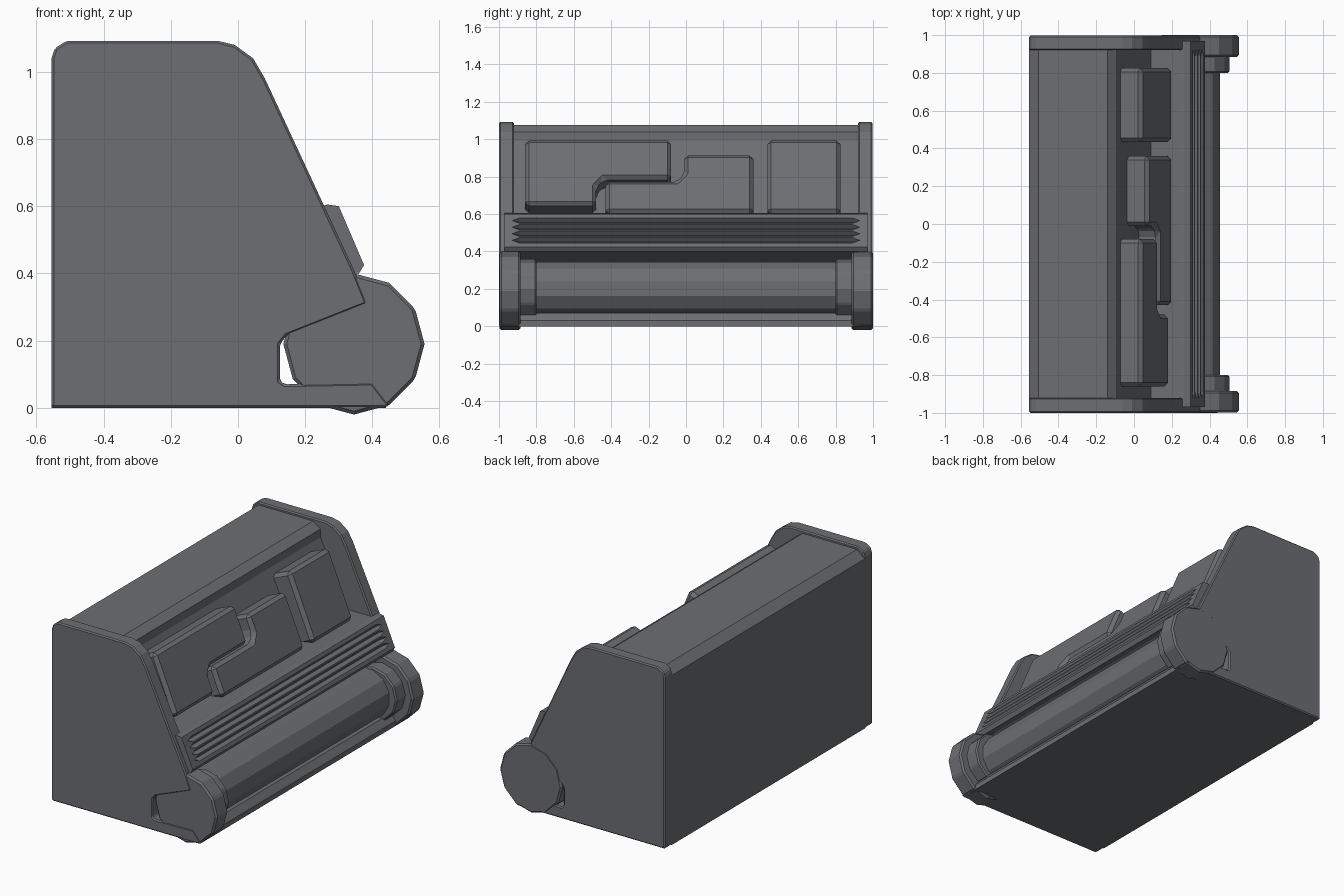
import bpy, bmesh, math
from mathutils import Vector

cube = bpy.data.objects.get("Cube")
if cube:
    bpy.data.objects.remove(cube, do_unlink=True)

grey = bpy.data.materials.new("slate_grey")
grey.use_nodes = True
colour = (0.15, 0.158, 0.17, 1)
grey.diffuse_color = colour
grey.node_tree.nodes["Principled BSDF"].inputs["Base Color"].default_value = colour


def prism(name, points, offset, bevel=0):
    """Extrude a closed 3D outline along an offset."""
    bm = bmesh.new()
    face = bm.faces.new([bm.verts.new(p) for p in points])
    new = bmesh.ops.extrude_face_region(bm, geom=[face])["geom"]
    bmesh.ops.translate(bm, vec=Vector(offset),
                        verts=[v for v in new if isinstance(v, bmesh.types.BMVert)])
    bmesh.ops.recalc_face_normals(bm, faces=bm.faces)
    mesh = bpy.data.meshes.new(name)
    bm.to_mesh(mesh)
    bm.free()
    obj = bpy.data.objects.new(name, mesh)
    bpy.context.collection.objects.link(obj)
    mesh.materials.append(grey)
    if bevel:
        mod = obj.modifiers.new("edge", 'BEVEL')
        mod.width = bevel
        mod.segments = 1
        mod.limit_method = 'ANGLE'
    return obj


def slab(name, profile, y0, y1, bevel=0):
    return prism(name, [(x, y0, z) for x, z in profile], (0, y1 - y0, 0), bevel)


def ring(cx, cz, r, phase=0):
    return [(cx + r * math.cos(math.radians(phase + 30 * i)),
             cz + r * math.sin(math.radians(phase + 30 * i))) for i in range(12)]


# Main body with a recessed sloping front and a roller cavity
slab("body", [(-.555, 0), (-.555, 1.03), (-.505, 1.075), (-.14, 1.075), (-.09, 1.04),
              (-.09, .99), (.09, .6), (.27, .6), (.35, .41), (.2, .345), (.125, .2),
              (.125, .08), (.14, .07), (.41, .07), (.44, .03), (.44, 0)], -.93, .93)

# End plates, notched around the roller caps
plate = [(-.555, 0), (-.555, 1.04), (-.545, 1.07), (-.51, 1.092), (-.06, 1.092),
         (-.01, 1.08), (.045, 1.04), (.08, .98), (.345, .41), (.385, .31), (.145, .215),
         (.125, .19), (.125, .08), (.14, .07), (.4, .075), (.45, .01), (.44, 0)]
slab("front_end_plate", plate, -1, -.92, .007)
slab("back_end_plate", plate, .92, .997, .007)

# Roller with stepped collars and caps
slab("roller", ring(.31, .2, .15, 15), -.9, .9)
for side, name in ((-1, "front"), (1, "back")):
    slab(name + "_roller_collar", ring(.345, .2, .16), side * .8, side * .9, .008)
    outer = 1 if side > 0 else .997
    slab(name + "_roller_cap", ring(.345, .19, .21), side * .885, side * outer, .01)

# Raised panels on the slope, given as (y, z) outlines
panels = {
    "stepped_panel": [(-.86, 1), (-.08, 1), (-.08, .79), (-.44, .79), (-.48, .75),
                      (-.48, .65), (-.86, .65)],
    "hooked_panel": [(-.43, .61), (-.43, .78), (-.05, .78), (-.01, .82), (-.01, .92),
                     (.36, .92), (.36, .61)],
    "square_panel": [(.435, .61), (.435, 1), (.825, 1), (.825, .61)],
}
for name, outline in panels.items():
    prism(name, [(.04 + .42 * (1 - z), y, z) for y, z in outline], (-.14, 0, -.06), .02)

# Grooved strip above the roller
strip = slab("grooved_strip", [(.25, .6), (.265, .605), (.3, .6), (.375, .425),
                               (.36, .4), (.3, .4)], -.97, .97)

# Diamond-shaped groove cutters with pointed ends
bm = bmesh.new()
for i in range(4):
    t = .2 + .2 * i
    x, z = .3 + .075 * t, .6 - .175 * t
    rings = []
    for y in (-.89, .89):
        rings.append([bm.verts.new((x + dx, y, z + dz)) for dx, dz in
                      ((.024, .01), (.006, -.0145), (-.024, -.01), (-.006, .0145))])
    for y, loop in zip((-.93, .93), rings):
        tip = bm.verts.new((x, y, z))
        for k in range(4):
            bm.faces.new((loop[k], loop[k - 1], tip))
    for k in range(4):
        bm.faces.new((rings[0][k], rings[0][k - 1], rings[1][k - 1], rings[1][k]))
bmesh.ops.recalc_face_normals(bm, faces=bm.faces)
mesh = bpy.data.meshes.new("groove_cutter")
bm.to_mesh(mesh)
bm.free()
mesh.materials.append(grey)
cutter = bpy.data.objects.new("groove_cutter", mesh)
bpy.context.collection.objects.link(cutter)
cutter.hide_render = True
cutter.hide_set(True)
mod = strip.modifiers.new("grooves", 'BOOLEAN')
mod.operation = 'DIFFERENCE'
mod.solver = 'EXACT'
mod.object = cutter
